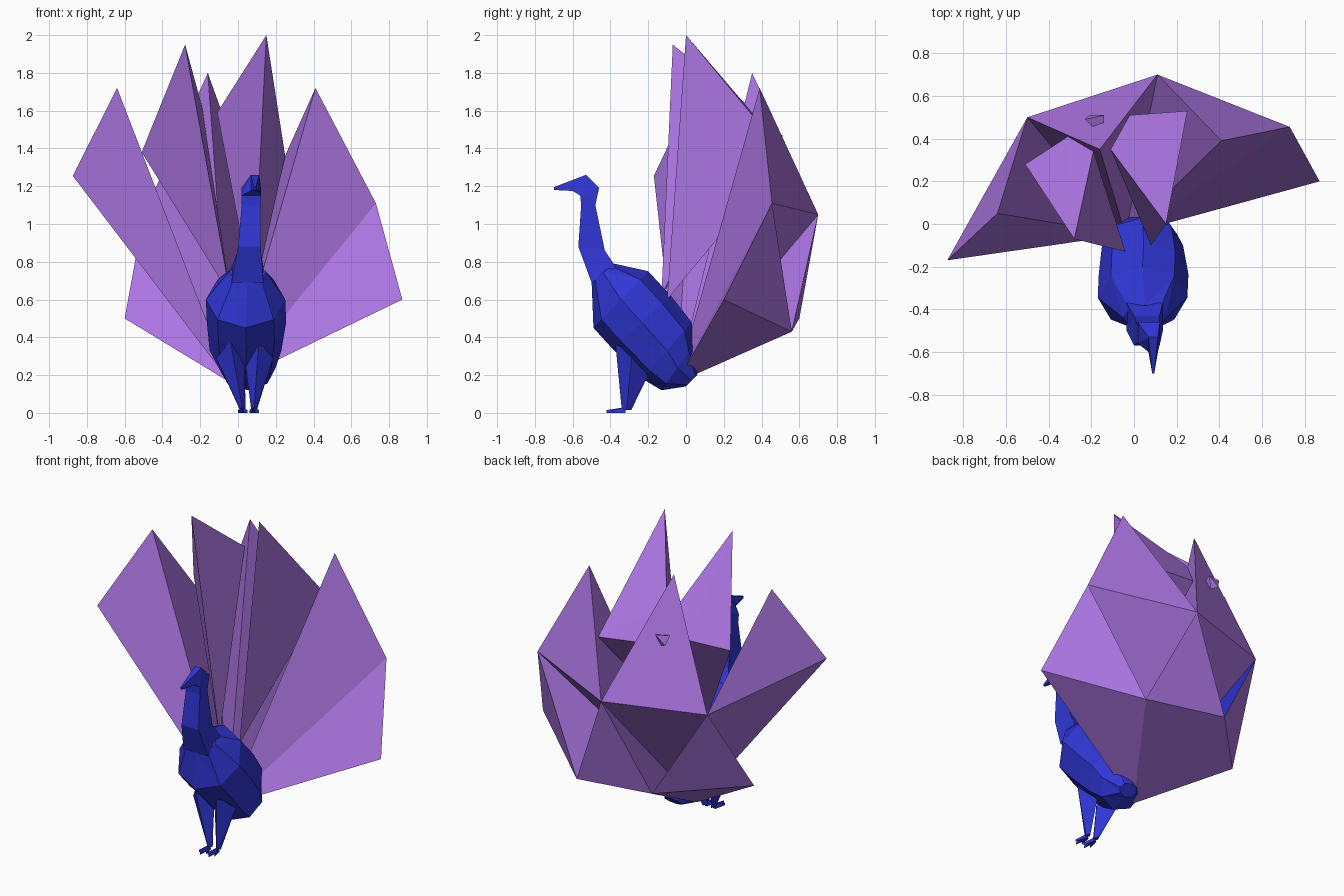
import bpy
import bmesh
from math import cos, sin, pi
from mathutils import Vector

default_cube = bpy.data.objects.get("Cube")
if default_cube:
    bpy.data.objects.remove(default_cube, do_unlink=True)


def make_material(name, colour):
    material = bpy.data.materials.new(name)
    material.use_nodes = True
    material.diffuse_color = colour
    material.node_tree.nodes["Principled BSDF"].inputs["Base Color"].default_value = colour
    return material


blue = make_material("royal blue", (0.03, 0.037, 0.67, 1))
purple = make_material("soft purple", (0.415, 0.18, 0.77, 1))


def finish(name, bm, material):
    bmesh.ops.recalc_face_normals(bm, faces=bm.faces)
    mesh = bpy.data.meshes.new(name)
    bm.to_mesh(mesh)
    bm.free()
    mesh.materials.append(material)
    obj = bpy.data.objects.new(name, mesh)
    bpy.context.scene.collection.objects.link(obj)
    return obj


def loft(name, rings, sides, material, twist=0.0):
    """Skin rings given as (centre x, half width, front y, front z, back y, back z)."""
    bm = bmesh.new()
    loops = []
    for cx, half, y1, z1, y2, z2 in rings:
        front, back = Vector((cx, y1, z1)), Vector((cx, y2, z2))
        centre, reach = (front + back) / 2, (front - back) / 2
        loop = []
        for i in range(sides):
            angle = 2 * pi * i / sides + twist
            offset = reach * cos(angle) + Vector((half * sin(angle), 0, 0))
            loop.append(bm.verts.new(centre + offset / cos(twist)))
        loops.append(loop)
    for low, high in zip(loops, loops[1:]):
        for i in range(sides):
            j = (i + 1) % sides
            bm.faces.new((low[i], low[j], high[j], high[i]))
    bm.faces.new(loops[0][::-1])
    bm.faces.new(loops[-1])
    # Triangulated facets keep the low-poly look
    bmesh.ops.triangulate(bm, faces=bm.faces)
    return finish(name, bm, material)


def hull(name, points, material):
    bm = bmesh.new()
    for point in points:
        bm.verts.new(point)
    bmesh.ops.convex_hull(bm, input=bm.verts)
    return finish(name, bm, material)


# Body, from the rump up to the shoulders
loft("body", [
    (0.07, 0.06, 0.0, 0.14, 0.06, 0.2),
    (0.05, 0.15, -0.13, 0.12, 0.04, 0.36),
    (0.04, 0.19, -0.23, 0.18, 0.03, 0.48),
    (0.045, 0.21, -0.39, 0.34, -0.08, 0.62),
    (0.04, 0.21, -0.49, 0.45, -0.2, 0.75),
    (0.05, 0.1, -0.5, 0.7, -0.38, 0.79),
], 8, blue)

# Square-sided neck and head with a pointed beak
loft("neck_and_head", [
    (0.05, 0.085, -0.5, 0.69, -0.37, 0.77),
    (0.06, 0.06, -0.57, 0.88, -0.43, 0.86),
    (0.07, 0.05, -0.555, 1.1, -0.48, 1.1),
    (0.07, 0.052, -0.56, 1.15, -0.46, 1.19),
    (0.09, 0.022, -0.6, 1.175, -0.53, 1.26),
    (0.09, 0.005, -0.7, 1.18, -0.7, 1.195),
], 4, blue, pi / 4)

# Legs and three-toed feet
for side, hip, ankle in (("right", -0.04, 0.025), ("left", 0.11, 0.085)):
    loft(side + "_leg", [
        (hip, 0.075, -0.375, 0.38, -0.2, 0.2),
        (ankle, 0.015, -0.34, 0.015, -0.29, 0.015),
    ], 4, blue)
    for i, spread in enumerate((-0.025, 0, 0.025)):
        root, tip_y = Vector((ankle, -0.32, 0.01)), -0.42 + abs(spread)
        hull(f"{side}_toe_{i + 1}", [
            root + Vector((-0.01, 0, -0.01)), root + Vector((0.01, 0, -0.01)),
            root + Vector((0, 0, 0.02)), (ankle + spread, tip_y, 0),
            (ankle + spread, tip_y, 0.015)], blue)

# Corner points of the fan: tips, rim and roots
fan = {
    "a_tip": (-0.64, 0.05, 1.72), "a_out": (-0.875, -0.17, 1.255),
    "c_tip": (-0.28, -0.07, 1.95), "c_out": (-0.51, 0.28, 1.38),
    "c_back": (-0.31, 0.41, 1.44), "c_in": (-0.19, 0.34, 1.62),
    "d_tip": (-0.16, 0.35, 1.8),
    "e_tip": (0.15, 0, 2), "e_out": (0.25, 0.53, 1.36),
    "e_back": (-0.02, 0.51, 1.39), "e_in": (-0.11, 0.35, 1.59),
    "f_tip": (0.41, 0.39, 1.72), "f_out": (0.73, 0.455, 1.11),
    "g_out": (0.87, 0.2, 0.6),
    "rim": (0.11, 0.7, 1.05), "rim_right": (-0.5, 0.5, 1.05),
    "low_left": (0.38, 0.56, 0.43), "low_back": (-0.18, 0.6, 0.5),
    "low_right": (-0.6, 0.17, 0.5),
    "root": (-0.04, -0.05, 0.16),
    "root_c": (-0.04, -0.13, 0.62), "root_e": (0.08, -0.1, 0.6),
}

# Each plume is a closed wedge running down to a root inside the body,
# with open gaps left between neighbouring wedges at the back
plumes = {
    "outer_right_plume": "a_tip a_out rim_right root",
    "inner_right_plume": "c_tip c_out c_back c_in root_c",
    "back_plume": "d_tip rim rim_right root",
    "inner_left_plume": "e_tip e_out e_back e_in root_e",
    "outer_left_plume": "f_tip f_out rim root",
    "side_left_plume": "f_out g_out low_left root",
    "lower_back_plume": "rim low_left low_back root",
    "lower_right_plume": "rim_right low_back low_right root",
}
for name, corners in plumes.items():
    plume = hull(name, [fan[corner] for corner in corners.split()], purple)
    if name == "lower_right_plume":
        # The inner side of this plume, facing the middle, is blue
        plume.data.materials.append(blue)
        for face in plume.data.polygons:
            face.material_index = int(face.normal.x > 0.6)

# Small stub on the back plume
hull("back_stub", [
    (-0.23, 0.49, 1.48), (-0.14, 0.51, 1.47), (-0.17, 0.49, 1.4),
    (-0.21, 0.51, 1.42), (-0.15, 0.42, 1.44)], purple)
